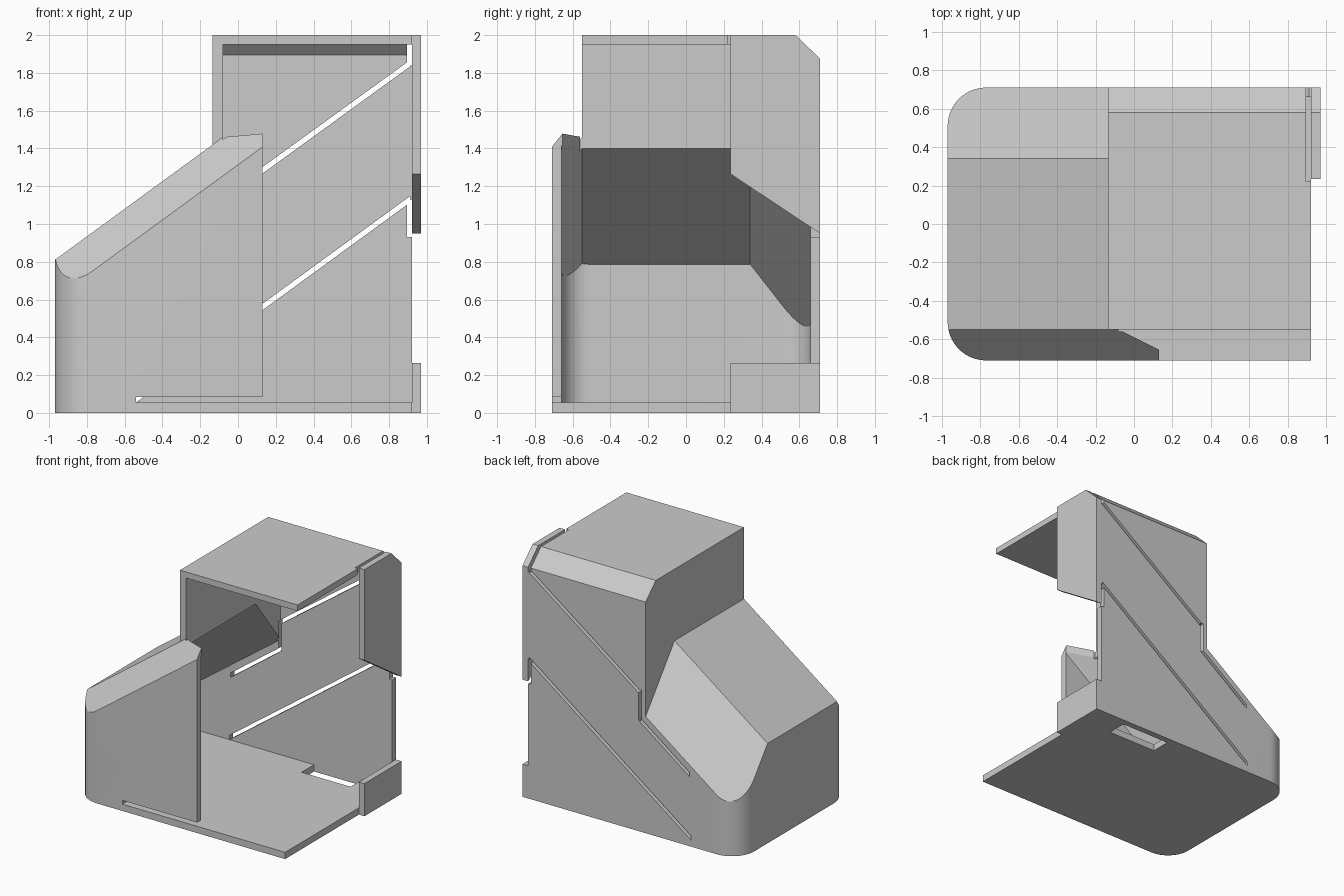
import bpy
import bmesh
from math import sin, cos, pi
from mathutils import Vector

cube = bpy.data.objects.get("Cube")
if cube:
    bpy.data.objects.remove(cube, do_unlink=True)

grey = bpy.data.materials.new("light grey")
grey.use_nodes = True
grey.diffuse_color = (0.6, 0.6, 0.6, 1)
grey.node_tree.nodes["Principled BSDF"].inputs["Base Color"].default_value = grey.diffuse_color

FLOOR = 0.055
PITCH, SIDE = 0.73, 1.28        # rise of the sloped roof, fall of its two side chamfers


def prism(name, pts, axis, lo, hi, planes=()):
    """Extrude a 2D outline along an axis, then trim it by planes (point, normal)."""
    bm = bmesh.new()

    def place(p, d):
        c = list(p)
        c.insert("xyz".index(axis), d)
        return bm.verts.new(c)
    a = [place(p, lo) for p in pts]
    b = [place(p, hi) for p in pts]
    bm.faces.new(a)
    bm.faces.new(b)
    for i in range(len(pts)):
        j = (i + 1) % len(pts)
        bm.faces.new((a[i], a[j], b[j], b[i]))
    for co, no in planes:
        geom = bm.verts[:] + bm.edges[:] + bm.faces[:]
        cut = bmesh.ops.bisect_plane(bm, geom=geom, plane_co=co, plane_no=no, clear_outer=True)
        edges = [e for e in cut["geom_cut"] if isinstance(e, bmesh.types.BMEdge)]
        bmesh.ops.edgeloop_fill(bm, edges=edges)
    bmesh.ops.recalc_face_normals(bm, faces=bm.faces)
    mesh = bpy.data.meshes.new(name)
    bm.to_mesh(mesh)
    bm.free()
    mesh.materials.append(grey)
    obj = bpy.data.objects.new(name, mesh)
    bpy.context.collection.objects.link(obj)
    return obj


def box(name, x, y, z):
    return prism(name, [(x[0], y[0]), (x[1], y[0]), (x[1], y[1]), (x[0], y[1])], "z", *z)


def footprint(x0, x1, half, r, steps=14):
    """Rectangle with both corners on the x0 side rounded."""
    arc = [(r * cos(pi / 2 * i / steps), r * sin(pi / 2 * i / steps)) for i in range(steps + 1)]
    back = [(x0 + r - c, half - r + s) for c, s in arc]
    front = [(x, -y) for x, y in reversed(back)]
    return front + back + [(x1, half), (x1, -half)]


def roof_planes(drop):
    z = 0.81 - drop
    return [(Vector((-0.97, 0, z)), Vector((-PITCH, 0, 1))),
            (Vector((-0.97, 0.34, z)), Vector((-PITCH, SIDE, 1))),
            (Vector((-0.97, -0.55, z)), Vector((-PITCH, -SIDE, 1))),
            (Vector((0, 0, 1.6)), Vector((0, 0, 1)))]


def combine(obj, tool, operation):
    mod = obj.modifiers.new("combine", "BOOLEAN")
    mod.operation = operation
    mod.solver = "EXACT"
    mod.object = tool
    bpy.context.view_layer.objects.active = obj
    bpy.ops.object.modifier_apply(modifier=mod.name)
    bpy.data.objects.remove(tool, do_unlink=True)


def band(name, start, end, height=0.034):
    """Slanted slit through the back wall."""
    (x0, z0), (x1, z1), h = start, end, height / 2
    return prism(name, [(x0, z0 - h), (x1, z1 - h), (x1, z1 + h), (x0, z0 + h)], "y", 0.64, 0.8)


# Outer shape: sloped lower body joined with the tall box
shell = prism("shell", footprint(-0.97, 0.92, 0.71, 0.2), "z", 0, 2.6, roof_planes(0))
tower = prism("tower", [(-0.55, 0.3), (0.71, 0.3), (0.71, 1.875), (0.58, 2), (-0.55, 2)],
              "x", -0.135, 0.92)
combine(shell, tower, "UNION")

cutters = [
    # Inside of the lower body and of the tall box
    prism("lower_cavity", footprint(-0.92, 1.3, 0.66, 0.15), "z", FLOOR, 2.6, roof_planes(0.06)),
    prism("tower_cavity", [(-0.56, FLOOR), (0.66, FLOOR), (0.66, 1.895), (0.605, 1.95),
                           (-0.56, 1.95)], "x", -0.08, 1.4),
    # Open front, leaving the short front panel
    prism("front_opening", [(-0.08, -0.55), (0.13, -0.655), (0.13, -0.9), (1.2, -0.9),
                            (1.2, -0.5), (-0.08, -0.5)], "z", FLOOR, 1.9),
    box("front_slot", (-0.54, 0.3), (-0.9, -0.64), (FLOOR, 0.085)),
    box("floor_hole", (0.22, 0.66), (0.5, 0.66), (-0.1, 0.1)),
    # Slits in the back wall
    band("upper_slit", (-0.09, 1.125), (0.91, 1.85)),
    box("slit_step", (-0.1, -0.07), (0.64, 0.8), (0.9, 1.15)),
    band("upper_slit_end", (-0.53, 0.58), (-0.08, 0.91)),
    band("lower_slit", (-0.54, 0.072), (0.91, 1.13)),
    # Gaps beside the side panel
    box("top_gap", (0.895, 0.921), (0.22, 0.8), (1.84, 2.1)),
    box("low_gap", (0.895, 0.94), (0.6, 0.8), (0.93, 1.13)),
]
for cutter in cutters:
    combine(shell, cutter, "DIFFERENCE")

# Side panels at the back right edge
upper_panel = prism("upper_side_panel", [(0.235, 1.265), (0.71, 0.95), (0.71, 1.875),
                                         (0.58, 2), (0.235, 2)], "x", 0.92, 0.97)
lower_panel = box("lower_side_panel", (0.92, 0.97), (0.235, 0.71), (0, 0.265))

# Smooth rounded corners, sharp everywhere else
bpy.ops.object.select_all(action="DESELECT")
shell.select_set(True)
bpy.context.view_layer.objects.active = shell
bpy.ops.object.shade_smooth_by_angle(angle=pi / 9)
